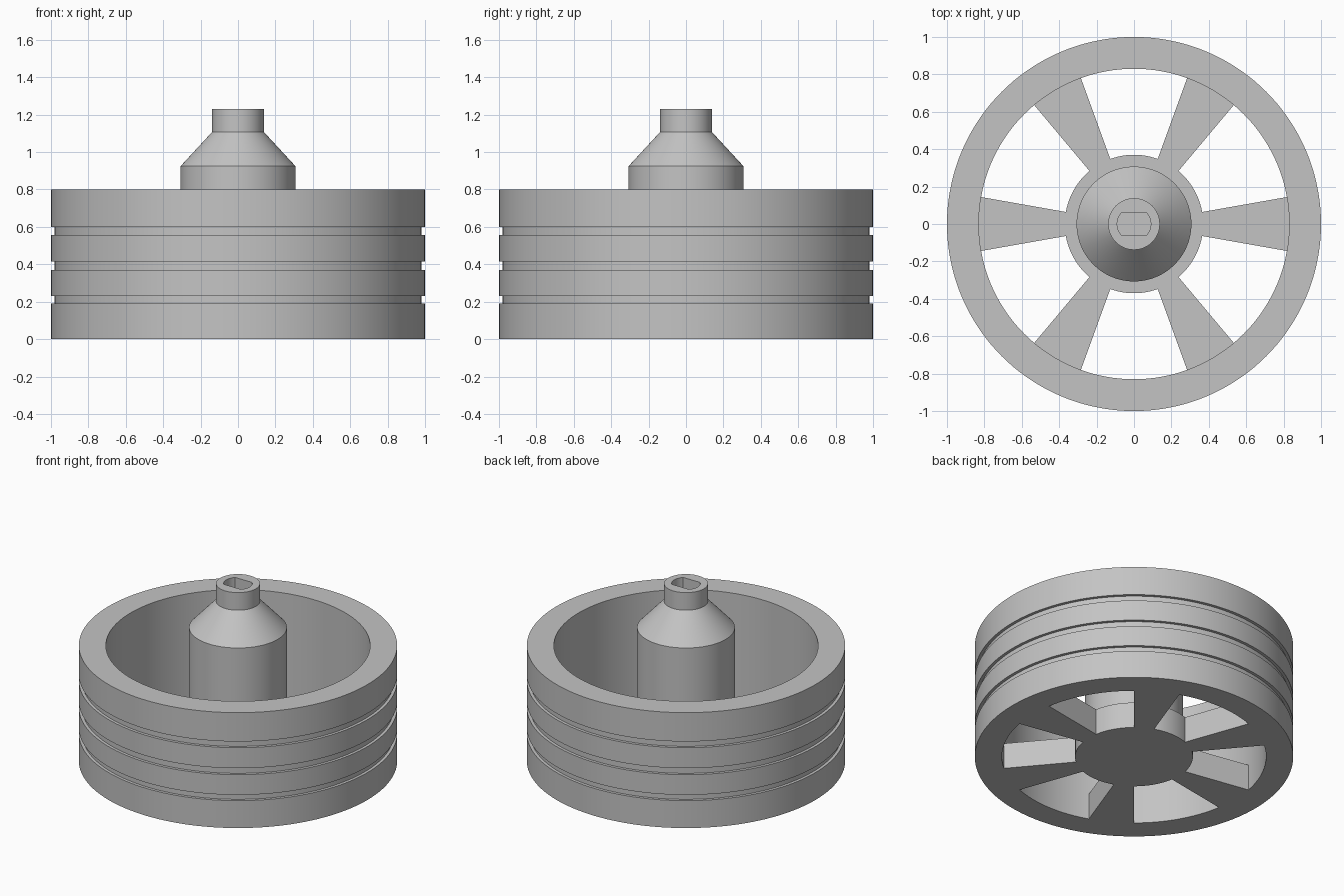
import bpy
import bmesh
from math import sin, cos, pi, radians, sqrt, atan2

SEG = 144            # segments around the wheel
R_IN, R_HUB = 0.83, 0.37
PLATE = 0.18         # thickness of the spoked base

old = bpy.data.objects.get("Cube")
if old:
    bpy.data.objects.remove(old, do_unlink=True)

grey = bpy.data.materials.new("plain grey")
grey.use_nodes = True
colour = (0.55, 0.55, 0.55, 1)
grey.diffuse_color = colour
grey.node_tree.nodes["Principled BSDF"].inputs["Base Color"].default_value = colour


def finish(bm, name):
    bmesh.ops.remove_doubles(bm, verts=bm.verts, dist=1e-5)
    bmesh.ops.recalc_face_normals(bm, faces=bm.faces)
    mesh = bpy.data.meshes.new(name)
    bm.to_mesh(mesh)
    bm.free()
    mesh.materials.append(grey)
    obj = bpy.data.objects.new(name, mesh)
    bpy.context.collection.objects.link(obj)
    return obj


def select(obj):
    bpy.ops.object.select_all(action='DESELECT')
    obj.select_set(True)
    bpy.context.view_layer.objects.active = obj


def smooth(obj):
    select(obj)
    bpy.ops.object.shade_smooth_by_angle(angle=radians(25))


def lathe(name, profile, closed):
    """Revolve (radius, height) points; cap the ends when not closed."""
    bm = bmesh.new()
    rings = [[bm.verts.new((r * cos(2 * pi * i / SEG), r * sin(2 * pi * i / SEG), z))
              for i in range(SEG)] for r, z in profile]
    pairs = list(zip(rings, rings[1:]))
    if closed:
        pairs.append((rings[-1], rings[0]))
    else:
        bm.faces.new(rings[0])
        bm.faces.new(rings[-1])
    for a, b in pairs:
        for i in range(SEG):
            j = (i + 1) % SEG
            bm.faces.new((a[i], a[j], b[j], b[i]))
    return finish(bm, name)


def prism(name, outline, z0, z1):
    bm = bmesh.new()
    face = bm.faces.new([bm.verts.new((x, y, z0)) for x, y in outline])
    top = bmesh.ops.extrude_face_region(bm, geom=[face])["geom"]
    bmesh.ops.translate(bm, vec=(0, 0, z1 - z0),
                        verts=[v for v in top if isinstance(v, bmesh.types.BMVert)])
    return finish(bm, name)


def arc(r, a0, a1, n):
    return [(r * cos(a0 + (a1 - a0) * i / n), r * sin(a0 + (a1 - a0) * i / n))
            for i in range(n + 1)]


# Rim with three shallow outer grooves
rim_profile = [(R_IN, 0), (1, 0)]
for low, high in ((0.19, 0.23), (0.37, 0.415), (0.557, 0.6)):
    rim_profile += [(1, low), (0.98, low), (0.98, high), (1, high)]
rim_profile += [(1, 0.8), (R_IN, 0.8)]
smooth(lathe("rim", rim_profile, True))

# Hub: flange, column, cone and neck
hub = lathe("hub", [(R_HUB, 0), (R_HUB, PLATE), (0.307, PLATE), (0.307, 0.925),
                    (0.138, 1.108), (0.138, 1.23)], False)

# Blind shaft socket with two flat sides
r, flat = 0.09, 0.062
a = atan2(flat, sqrt(r * r - flat * flat))
cutter = prism("socket_cutter", arc(r, -a, a, 12) + arc(r, pi - a, pi + a, 12), 0.9, 1.3)
cutter.hide_render = True
cut = hub.modifiers.new("socket", 'BOOLEAN')
cut.operation = 'DIFFERENCE'
cut.solver = 'EXACT'
cut.object = cutter
select(hub)
bpy.ops.object.modifier_apply(modifier=cut.name)
bpy.data.objects.remove(cutter, do_unlink=True)
smooth(hub)

# Six radial spokes joining the hub flange to the rim
half = radians(10)
for k in range(6):
    c = k * pi / 3
    outline = arc(R_HUB, c + half, c - half, 8) + arc(R_IN, c - half, c + half, 8)
    smooth(prism(f"spoke_{k + 1}", outline, 0, PLATE))
